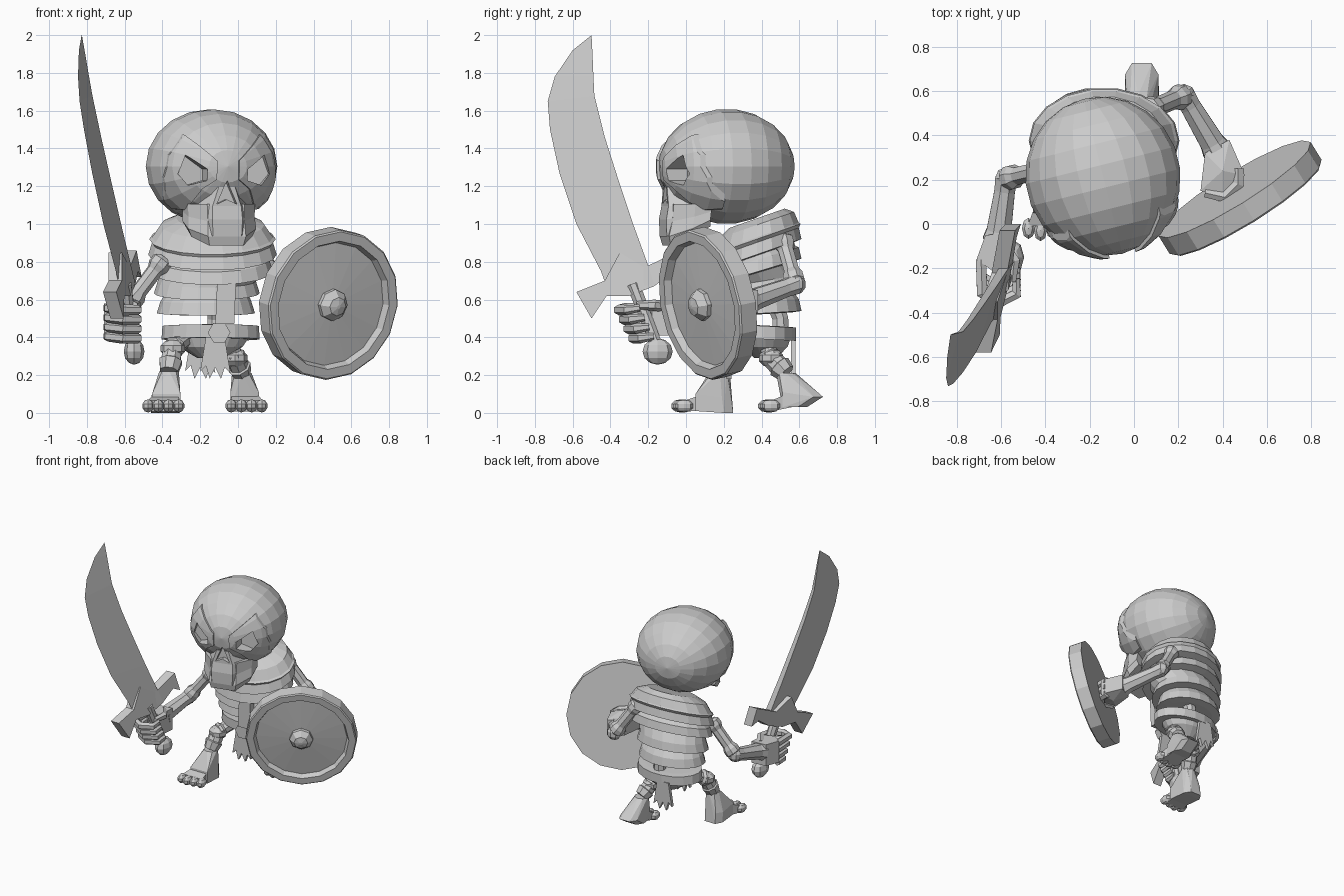
import bpy, bmesh, math
from mathutils import Vector, Matrix

if "Cube" in bpy.data.objects:
    bpy.data.objects.remove(bpy.data.objects["Cube"])

bone_grey = bpy.data.materials.new("bone_grey")
bone_grey.diffuse_color = (0.6, 0.6, 0.6, 1)
bone_grey.use_nodes = True
bone_grey.node_tree.nodes["Principled BSDF"].inputs["Base Color"].default_value = bone_grey.diffuse_color


def finish(name, bm):
    bmesh.ops.recalc_face_normals(bm, faces=bm.faces)
    me = bpy.data.meshes.new(name)
    bm.to_mesh(me)
    bm.free()
    me.materials.append(bone_grey)
    ob = bpy.data.objects.new(name, me)
    bpy.context.collection.objects.link(ob)
    return ob


def loft(name, rings):
    """Skin equal-length loops and cap both ends."""
    bm = bmesh.new()
    vs = [[bm.verts.new(p) for p in r] for r in rings]
    n = len(rings[0])
    for a, b in zip(vs, vs[1:]):
        for j in range(n):
            k = (j + 1) % n
            bm.faces.new((a[j], a[k], b[k], b[j]))
    bm.faces.new(vs[0])
    bm.faces.new(vs[-1])
    return finish(name, bm)


def hull(name, pts):
    bm = bmesh.new()
    for p in pts:
        bm.verts.new(p)
    bmesh.ops.convex_hull(bm, input=bm.verts)
    return finish(name, bm)


def tube(name, pts, radii, n=8):
    pts = [Vector(p) for p in pts]
    d = (pts[-1] - pts[0]).normalized()
    ref = Vector((0, 0, 1)) if abs(d.z) < 0.8 else Vector((1, 0, 0))
    rings = []
    for i, p in enumerate(pts):
        t = (pts[min(i + 1, len(pts) - 1)] - pts[max(i - 1, 0)]).normalized()
        u = t.cross(ref).normalized()
        v = t.cross(u)
        rings.append([p + radii[i] * (u * math.cos(a) + v * math.sin(a))
                      for a in [2 * math.pi * (j + 0.5) / n for j in range(n)]])
    return loft(name, rings)


def bone(name, a, b, r):
    a, b = Vector(a), Vector(b)
    ts = (0, 0.06, 0.18, 0.28, 0.72, 0.82, 0.94, 1)
    rs = (0.8, 1.2, 1.2, 0.9, 0.9, 1.2, 1.2, 0.8)
    return tube(name, [a.lerp(b, t) for t in ts], [r * k for k in rs])


def ellipse(cx, cy, z, rx, ry, tilt=0, n=18):
    return [(cx + rx * math.cos(a), cy + ry * math.sin(a), z + ry * math.sin(a) * tilt)
            for a in [2 * math.pi * j / n for j in range(n)]]


def plate(name, pts, y0, y1):
    return loft(name, [[(x, y, z) for x, z in pts] for y in (y0, y1)])


def lathe(name, prof, n):
    return loft(name, [[(r * math.cos(2 * math.pi * j / n), r * math.sin(2 * math.pi * j / n), z)
                        for j in range(n)] for r, z in prof])


def ball(name, c, s, u=10, v=6, pole_y=False):
    bm = bmesh.new()
    turn = Matrix.Rotation(math.pi / 2, 4, 'X') if pole_y else Matrix()
    bmesh.ops.create_uvsphere(bm, u_segments=u, v_segments=v, radius=1,
                              matrix=Matrix.Translation(c) @ Matrix.Diagonal((*s, 1)) @ turn)
    return finish(name, bm)


def boolean(ob, cutter, op):
    mod = ob.modifiers.new("cut", 'BOOLEAN')
    mod.object, mod.operation, mod.solver = cutter, op, 'EXACT'
    bpy.context.view_layer.update()
    me = bpy.data.meshes.new_from_object(ob.evaluated_get(bpy.context.evaluated_depsgraph_get()))
    ob.modifiers.clear()
    ob.data = me


def mirror(pts, s):
    return [(x * s, z) for x, z in pts]


# Skull with raised eye masks, cut sockets and nose (face points to -y, origin at skull centre)
SK = (0.35, 0.36, 0.305)
skull = ball("skull", (0, 0, 0), SK, 20, 11, True)
head = [skull]
cutters = []
mask = [(0.21, 0.17), (0.06, 0.03), (0.06, -0.07), (0.13, -0.12), (0.19, -0.23),
        (0.275, -0.22), (0.305, -0.06), (0.285, 0.06)]
eye = [(0.215, 0.06), (0.11, -0.015), (0.11, -0.075), (0.2, -0.1), (0.25, -0.04)]
for s, side in ((-1, "right"), (1, "left")):
    m = ball(side + "_eye_mask", (0, 0, 0), [k * 1.045 for k in SK], 20, 11, True)
    shape = plate("mask_cutter", mirror(mask, s), -0.6, -0.08)
    socket = plate("socket_cutter", mirror(eye, s), -0.6, -0.24)
    boolean(m, shape, 'INTERSECT')
    boolean(m, socket, 'DIFFERENCE')
    boolean(skull, socket, 'DIFFERENCE')
    head.append(m)
    cutters += [shape, socket]
nose = plate("nose_cutter", [(-0.055, -0.2), (0, -0.175), (0.055, -0.2), (0, -0.075)], -0.6, -0.3)

# Wide chin with a narrower upper jaw in front of it
jaw_u = [(-0.19, -0.13), (-0.18, -0.22), (-0.1, -0.32), (0.1, -0.32), (0.18, -0.22), (0.19, -0.13)]


def jaw_loft(name, rows):
    return loft(name, [[(x * k, y * f, z + max(0, y + 0.3) * lift) for x, y in jaw_u] for k, f, z, lift in rows])


head.append(jaw_loft("chin", ((0.92, 1.02, -0.42, 0.6), (1.03, 1.06, -0.37, 0.5),
                              (1.0, 1.0, -0.29, 0.3), (1.02, 0.98, -0.2, 0))))
head.append(jaw_loft("upper_jaw", ((0.78, 1.08, -0.37, 0.4), (0.82, 1.09, -0.28, 0.2),
                                   (0.78, 1.05, -0.21, 0), (0.45, 1.05, -0.11, 0))))
for ob in (skull, head[-1]):
    boolean(ob, nose, 'DIFFERENCE')
for c in cutters + [nose]:
    bpy.data.objects.remove(c)
for ob in head:
    ob.matrix_world = Matrix.Translation((-0.14, 0.215, 1.305)) @ Matrix.Rotation(math.radians(14), 4, 'Z')

# Chest and ribs: flared bands stepping down a closed body
rib_rings = [(-0.135, 0.375, 1.03, 0.19, 0.15, 0.35), (-0.135, 0.375, 0.995, 0.275, 0.2, 0.35),
             (-0.135, 0.375, 0.93, 0.32, 0.225, 0.35), (-0.135, 0.375, 0.92, 0.335, 0.235, 0.35)]
for cx, cy, z, rx, ry, tilt in ((-0.135, 0.375, 0.87, 0.34, 0.24, 0.35), (-0.14, 0.38, 0.78, 0.325, 0.235, 0.3),
                                (-0.165, 0.4, 0.665, 0.28, 0.215, 0.17), (-0.17, 0.415, 0.56, 0.26, 0.2, 0.06)):
    h = 0.032
    rib_rings += [(cx, cy, z + h, rx - 0.02, ry - 0.015, tilt), (cx, cy, z - h, rx, ry, tilt),
                  (cx, cy, z - h - 0.005, rx - 0.06, ry - 0.055, tilt)]
loft("ribcage", [ellipse(*r) for r in rib_rings])
tube("spine", [(-0.12, 0.5, 0.38), (-0.12, 0.5, 0.5), (-0.12, 0.46, 0.6)], [0.05, 0.045, 0.05])
plate("sternum", [(-0.12, 0.47), (-0.02, 0.47), (-0.01, 0.7), (-0.11, 0.7)], 0.17, 0.22)

# Belt, pelvis, buckle and ragged cloths
loft("belt", [ellipse(-0.145, 0.41, z, rx, ry, -0.05) for z, rx, ry in
              ((0.39, 0.21, 0.14), (0.39, 0.26, 0.175), (0.46, 0.255, 0.175), (0.463, 0.2, 0.13))])
loft("pelvis", [ellipse(-0.145, 0.42, z, rx, ry) for z, rx, ry in
                ((0.29, 0.07, 0.06), (0.35, 0.17, 0.12), (0.41, 0.21, 0.14))])
plate("buckle", [(-0.1 + 0.06 * math.cos(k * math.pi / 3), 0.425 + 0.06 * math.sin(k * math.pi / 3))
                 for k in range(6)], 0.19, 0.24)
for name, cx, y in (("front_cloth", -0.12, 0.23), ("back_cloth", -0.2, 0.57)):
    rag = [(-0.05, 0.4), (-0.08, 0.22), (-0.05, 0.25), (-0.03, 0.18), (0.0, 0.24), (0.03, 0.18),
           (0.05, 0.24), (0.08, 0.21), (0.05, 0.4)]
    plate(name, [(cx + x, z) for x, z in rag], y - 0.015, y + 0.01)

# Legs: thigh, knee, shin, flared heel, instep and toes
for side, hip, knee, ankle, heel, toes in (
    ("right", (-0.27, 0.38, 0.4), (-0.345, 0.24, 0.34), (-0.365, 0.18, 0.22),
     [(-0.385, 0.25, 0.0), (-0.385, 0.24, 0.08), (-0.38, 0.1, 0.01), (-0.38, 0.1, 0.1)], (-0.395, -0.03, 0.037)),
    ("left", (-0.05, 0.42, 0.4), (-0.015, 0.45, 0.29), (0.02, 0.53, 0.21),
     [(0.035, 0.64, 0.03), (0.035, 0.725, 0.085), (0.04, 0.56, 0.03), (0.035, 0.56, 0.11)], (0.045, 0.43, 0.037))):
    bone(side + "_thigh", hip, knee, 0.05)
    ball(side + "_knee", knee, (0.068, 0.068, 0.05), 8, 5)
    kv, av = Vector(knee), Vector(ankle)
    tube(side + "_shin", [kv, kv.lerp(av, 0.5), kv.lerp(av, 0.55), av], [0.052, 0.055, 0.065, 0.052])
    ring = [(ankle[0] + 0.052 * math.cos(a), ankle[1] + 0.052 * math.sin(a), ankle[2])
            for a in [math.pi * j / 4 for j in range(8)]]
    base = [(x + s * w, y + (0.0 if w < 0.06 else -0.05), z) for x, y, z in heel for s in (-1, 1) for w in (0.045, 0.075)]
    hull(side + "_heel", ring + base)
    tx, ty, tz = toes
    front = [(tx + s * 0.085, ty + 0.02, z) for s in (-1, 1) for z in (0.008, 0.065)]
    back = [(x + s * 0.06, y, z) for x, y, z in heel[2:] for s in (-1, 1)]
    hull(side + "_instep", front + back)
    for k in range(4):
        x = tx + (k - 1.5) * 0.054
        ball("%s_toe_%d" % (side, k + 1), (x, ty + 0.01 * abs(k - 1), tz), (0.031, 0.05, 0.035), 8, 5)

# Arms
arms = {"right": [(-0.39, 0.25, 0.82), (-0.575, 0.205, 0.575), (-0.615, -0.07, 0.51)],
        "left": [(0.06, 0.51, 0.93), (0.225, 0.58, 0.68), (0.375, 0.33, 0.59)]}
for side, (sh, el, wr) in arms.items():
    bone(side + "_upper_arm", sh, el, 0.048)
    ball(side + "_elbow", el, (0.055, 0.055, 0.055), 8, 5)
    ev, wv = Vector(el), Vector(wr)
    tube(side + "_forearm", [ev, ev.lerp(wv, 0.2), ev.lerp(wv, 0.85), wv], [0.055, 0.05, 0.06, 0.072])

# Sword hand gripping, shield hand behind the shield
hull("right_palm", [(x, y, z) for x, y in ((-0.55, -0.04), (-0.67, -0.05), (-0.71, -0.16), (-0.64, -0.21), (-0.56, -0.18))
                    for z in (0.41, 0.58)])
for k in range(4):
    z = 0.405 + 0.05 * k
    dy = -0.025 * k + 0.03
    tube("right_finger_%d" % (k + 1), [(-0.69, -0.16, z), (-0.685, -0.27 + dy, z), (-0.61, -0.31 + dy, z - 0.01),
                                       (-0.53, -0.27 + dy, z - 0.01), (-0.53, -0.2 + dy, z)],
         [0.027, 0.028, 0.029, 0.027, 0.018], 6)
tube("right_thumb", [(-0.6, -0.08, 0.56), (-0.54, -0.17, 0.57), (-0.55, -0.26, 0.57)], [0.03, 0.03, 0.02], 6)
hull("left_palm", [(x, y, z) for x, y in ((0.32, 0.32), (0.43, 0.38), (0.5, 0.22), (0.4, 0.12), (0.3, 0.15))
                   for z in (0.53, 0.65)] + [(0.4, 0.24, 0.68), (0.4, 0.24, 0.5)])
for k in range(3):
    z = 0.53 + 0.055 * k
    tube("left_finger_%d" % (k + 1), [(0.47, 0.25, z), (0.47, 0.18, z), (0.41, 0.12, z), (0.32, 0.14, z)],
         [0.03, 0.03, 0.03, 0.022], 6)


# Sword lies in one slanted plane: x follows from y and z
def blade_x(y, z):
    return -0.785 + 0.25 * (y + 0.49) - 0.135 * (z - 1.7)


edge = [(-0.41, 0.64), (-0.45, 0.75), (-0.58, 1.0), (-0.67, 1.27), (-0.72, 1.5), (-0.732, 1.65),
        (-0.695, 1.78), (-0.6, 1.92), (-0.502, 1.998)]
spine = [(-0.17, 0.68), (-0.2, 0.78), (-0.28, 1.0), (-0.36, 1.24), (-0.43, 1.46), (-0.485, 1.68),
         (-0.49, 1.78), (-0.495, 1.9), (-0.5, 2.0)]
rows = []
for i, ((ey, ez), (sy, sz)) in enumerate(zip(edge, spine)):
    t = 0.025 * (1 - i / 8.5)
    x = blade_x(sy, sz)
    rows.append([(blade_x(ey, ez), ey, ez), (x - t, sy, sz), (x + t, sy, sz)])
loft("blade", rows)
guard = [(-0.58, 0.64), (-0.43, 0.7), (-0.35, 0.85), (-0.22, 0.77), (-0.03, 0.86), (0.0, 0.72),
         (-0.06, 0.75), (-0.17, 0.67), (-0.3, 0.62), (-0.42, 0.62), (-0.5, 0.5)]
loft("guard", [[(blade_x(y, z) - 0.015 + d, y, z) for y, z in guard] for d in (-0.035, 0.035)])
tube("grip", [(-0.6, -0.28, 0.68), (-0.575, -0.21, 0.5), (-0.55, -0.15, 0.34)], [0.038, 0.035, 0.035])
ball("pommel", (-0.55, -0.15, 0.325), (0.055, 0.08, 0.07), 8, 6)

# Round shield with raised rim and boss, leaning forward
turn = Vector((0.52, -0.84, -0.18)).to_track_quat('Z', 'Y').to_matrix().to_4x4()
shield = [lathe("shield", [(0.02, -0.045), (0.403, -0.045), (0.403, 0.05), (0.395, 0.058), (0.345, 0.058),
                           (0.33, 0.02), (0.02, 0.04)], 16),
          lathe("shield_boss", [(0.085, 0.0), (0.085, 0.06), (0.05, 0.1), (0.01, 0.11)], 8)]
for ob in shield:
    ob.matrix_world = Matrix.Translation((0.477, 0.12, 0.58)) @ turn
